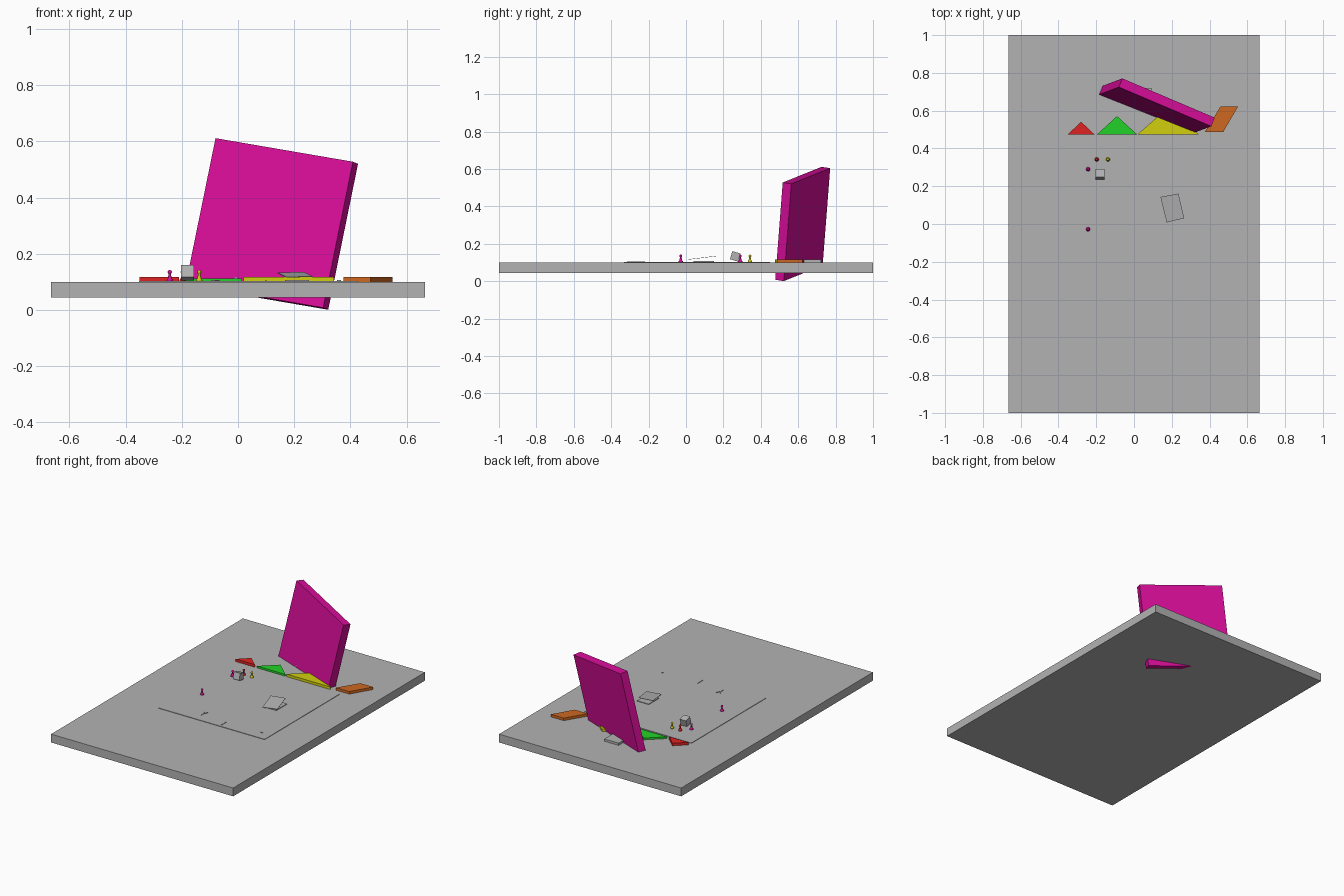
import bpy, bmesh, math
from mathutils import Vector, Matrix

if "Cube" in bpy.data.objects:
    bpy.data.objects.remove(bpy.data.objects["Cube"])


def material(name, rgb):
    m = bpy.data.materials.new(name)
    m.diffuse_color = (*rgb, 1)
    m.use_nodes = True
    m.node_tree.nodes["Principled BSDF"].inputs["Base Color"].default_value = m.diffuse_color
    return m


GREY = material("grey", (0.45, 0.45, 0.45))
MAGENTA = material("magenta", (0.69, 0.004, 0.32))
RED = material("red", (0.74, 0.016, 0.016))
GREEN = material("green", (0.016, 0.64, 0.02))
YELLOW = material("yellow", (0.64, 0.62, 0.004))
ORANGE = material("orange", (0.62, 0.14, 0.016))


def finish(name, bm, mat):
    bmesh.ops.recalc_face_normals(bm, faces=bm.faces)
    me = bpy.data.meshes.new(name)
    bm.to_mesh(me)
    bm.free()
    me.materials.append(mat)
    ob = bpy.data.objects.new(name, me)
    bpy.context.collection.objects.link(ob)
    return ob


def box(name, center, size, mat, rot=None):
    bm = bmesh.new()
    m = Matrix.Translation(center) @ (rot or Matrix()) @ Matrix.Diagonal((*size, 1))
    bmesh.ops.create_cube(bm, size=1, matrix=m)
    return finish(name, bm, mat)


def prism(name, pts, thick, mat):
    """Flat tile: outline points (x, y, z) raised by thick."""
    bm = bmesh.new()
    low = [bm.verts.new(p) for p in pts]
    high = [bm.verts.new((x, y, z + thick)) for x, y, z in pts]
    bm.faces.new(low[::-1])
    bm.faces.new(high)
    for i in range(len(pts)):
        j = (i + 1) % len(pts)
        bm.faces.new((low[i], low[j], high[j], high[i]))
    return finish(name, bm, mat)


def pawn(name, x, y, mat):
    bm = bmesh.new()
    profile = [(0, 0), (0.011, 0), (0.011, 0.005), (0.007, 0.011), (0.004, 0.026),
               (0.006, 0.029), (0.0075, 0.033), (0.006, 0.038), (0, 0.041)]
    vs = [bm.verts.new((r, 0, z)) for r, z in profile]
    es = [bm.edges.new(p) for p in zip(vs, vs[1:])]
    bmesh.ops.spin(bm, geom=vs + es, axis=(0, 0, 1), cent=(0, 0, 0),
                   angle=2 * math.pi, steps=16)
    bmesh.ops.remove_doubles(bm, verts=bm.verts, dist=1e-5)
    bmesh.ops.translate(bm, verts=bm.verts, vec=(x, y, 0.102))
    ob = finish(name, bm, mat)
    for p in ob.data.polygons:
        p.use_smooth = True


# table top and thin playing sheet
box("table_top", (0, 0, 0.0725), (1.33, 2, 0.055), GREY)
box("playing_sheet", (0.037, 0.058, 0.1015), (0.78, 0.78, 0.003), GREY)

# leaning square slab, piercing the table
w = Vector((0.49, -0.208, -0.084)).normalized()
t = Vector((0.106, 0.264, -0.042))
t = (t - t.dot(w) * w).normalized()
h = w.cross(t)
if h.z < 0:
    h = -h
corner = Vector((0.303, 0.477, 0.008))
W, T, H = 0.538, 0.05, 0.532
rot = Matrix((w, t, h)).transposed().to_4x4()
box("leaning_slab", corner - w * W / 2 + t * T / 2 + h * H / 2, (W, T, H), MAGENTA, rot)

# row of flat geometric tiles
Z = 0.1
for name, x0, x1, apex, top, mat in (
        ("small_triangle", -0.35, -0.21, 0.541, 0.117, RED),
        ("medium_triangle", -0.195, 0.015, 0.571, 0.112, GREEN),
        ("large_triangle", 0.02, 0.342, 0.618, 0.117, YELLOW)):
    prism(name, [(x0, 0.475, Z), (x1, 0.475, Z), ((x0 + x1) / 2, apex, Z)], top - Z, mat)
prism("parallelogram_tile", [(0.375, 0.487, Z), (0.472, 0.487, Z),
                             (0.551, 0.622, Z), (0.458, 0.622, Z)], 0.017, ORANGE)
box("square_tile", (0.04, 0.668, 0.1075), (0.105, 0.105, 0.015), GREY)

# tilted die
box("die", (-0.18, 0.263, 0.133), (0.045, 0.045, 0.045), GREY,
    Matrix.Rotation(math.radians(-16), 4, 'X'))

# pawns
for i, (x, y, mat) in enumerate(((-0.243, 0.29, MAGENTA), (-0.243, -0.028, MAGENTA),
                                 (-0.197, 0.342, RED), (-0.138, 0.342, YELLOW))):
    pawn(f"pawn_{i + 1}", x, y, mat)

# cards: one flat, one floating at a slight tilt
box("flat_card", (0.21, 0.095, 0.105), (0.085, 0.11, 0.004), GREY)
prism("tilted_card", [(x, y, 0.114 + 0.12 * y) for x, y in
                      ((0.14, 0.143), (0.235, 0.161), (0.266, 0.031), (0.173, 0.008))],
      0.002, GREY)

# tiny loose sticks on the sheet
for i, (x, y, length, ang) in enumerate(((0.1, -0.29, 0.05, 0), (-0.086, -0.235, 0.032, 25),
                                         (-0.074, -0.235, 0.032, -25), (-0.08, -0.26, 0.025, 0),
                                         (0.36, -0.265, 0.015, 90))):
    box(f"stick_{i + 1}", (x, y, 0.104), (0.004, length, 0.004), GREY,
        Matrix.Rotation(math.radians(ang), 4, 'Z'))
